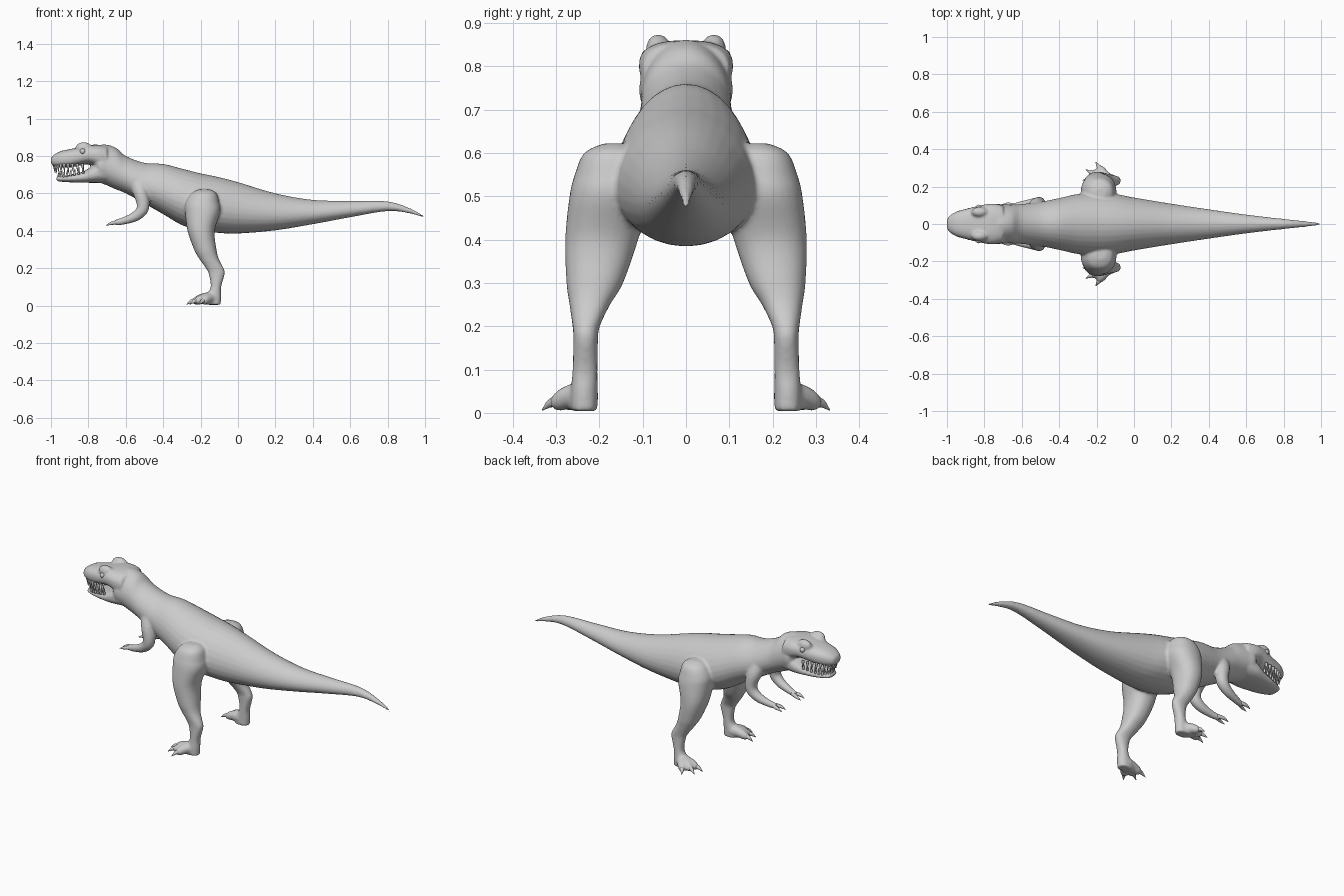
import bpy, bmesh, math
from mathutils import Vector, Matrix

if "Cube" in bpy.data.objects:
    bpy.data.objects.remove(bpy.data.objects["Cube"])

N = 28


def spline(rows, steps=5):
    """Catmull-Rom interpolation through rows of numbers."""
    out = []
    for i in range(len(rows) - 1):
        p = [rows[max(i - 1, 0)], rows[i], rows[i + 1], rows[min(i + 2, len(rows) - 1)]]
        for k in range(steps):
            t = k / steps
            out.append([0.5 * (2 * b + (c - a) * t + (2 * a - 5 * b + 4 * c - d) * t * t
                               + (3 * b - a - 3 * c + d) * t ** 3) for a, b, c, d in zip(*p)])
    return out + [list(rows[-1])]


def skin_rings(bm, rings):
    """Bridge point rings into a closed surface."""
    vs = [[bm.verts.new(p) for p in r] for r in rings]
    n = len(vs[0])
    for a, b in zip(vs, vs[1:]):
        for i in range(n):
            bm.faces.new((a[i], a[(i + 1) % n], b[(i + 1) % n], b[i]))
    bm.faces.new(vs[0][::-1])
    bm.faces.new(vs[-1])


def circle(power=1.0, n=N):
    pts = []
    for i in range(n):
        a = 2 * math.pi * i / n
        c, s = math.cos(a), math.sin(a)
        pts.append((math.copysign(abs(c) ** power, c), math.copysign(abs(s) ** power, s)))
    return pts


def trunk(bm, rows, power=1.0, egg=0.0):
    """Rows of x, z low, z high, half width."""
    skin_rings(bm, [[(x, w * c * (1 - egg * s), (lo + hi) / 2 + (hi - lo) / 2 * s)
                     for c, s in circle(power)] for x, lo, hi, w in spline(rows)])


def column(bm, rows, side):
    """Rows of z, x low, x high, y low, y high."""
    skin_rings(bm, [[((a + b) / 2 + (b - a) / 2 * c, side * ((d + e) / 2 + (e - d) / 2 * s), z)
                     for c, s in circle(0.9)] for z, a, b, d, e in spline(rows)])


def tube(bm, rows, side=1, n=16, steps=4):
    """Rows of x, y, z, radius."""
    rows = spline(rows, steps)
    pts = [Vector((r[0], r[1] * side, r[2])) for r in rows]
    rings = []
    for i, p in enumerate(pts):
        t = pts[min(i + 1, len(pts) - 1)] - pts[max(i - 1, 0)]
        u = t.cross(Vector((0, 1, 0.1))).normalized()
        v = t.cross(u).normalized()
        r = max(rows[i][3], 0.0008)
        rings.append([p + u * r * c + v * r * s for c, s in circle(1, n)])
    skin_rings(bm, rings)


def finish(name, bm):
    bmesh.ops.recalc_face_normals(bm, faces=bm.faces)
    me = bpy.data.meshes.new(name)
    bm.to_mesh(me)
    bm.free()
    for f in me.polygons:
        f.use_smooth = True
    ob = bpy.data.objects.new(name, me)
    bpy.context.collection.objects.link(ob)
    return ob


body = bmesh.new()
claws = bmesh.new()

# torso, neck and tail
trunk(body, [
    (-.765, .71, .82, .085), (-.74, .662, .856, .107), (-.70, .642, .86, .104),
    (-.65, .62, .842, .103), (-.60, .60, .80, .106), (-.5, .545, .763, .118),
    (-.4, .488, .757, .138), (-.3, .43, .732, .16), (-.2, .40, .707, .168),
    (-.1, .388, .686, .16), (0, .385, .66, .141), (.2, .402, .60, .108),
    (.4, .435, .565, .078), (.6, .472, .56, .05), (.8, .505, .557, .027),
    (.92, .492, .52, .015), (1.004, .466, .474, .005)], egg=0.12)

# upper head
trunk(body, [
    (-1.0, .765, .785, .015), (-.99, .748, .802, .04), (-.95, .738, .825, .066),
    (-.90, .738, .836, .08), (-.85, .748, .846, .093), (-.80, .755, .858, .104),
    (-.75, .74, .86, .109), (-.70, .72, .855, .10)], power=0.8)

# lower jaw
trunk(body, [
    (-.972, .672, .686, .02), (-.96, .664, .691, .043), (-.90, .659, .70, .068),
    (-.83, .657, .716, .085), (-.77, .656, .752, .1), (-.70, .655, .79, .098)], power=0.8)

for side in (1, -1):
    # brow ridge
    bmesh.ops.create_icosphere(
        body, subdivisions=3, radius=1,
        matrix=Matrix.Translation((-.825, side * .064, .842)) @ Matrix.Diagonal((.045, .028, .032, 1)))
    # leg
    column(body, [
        (.622, -.21, -.15, .14, .19), (.60, -.25, -.115, .10, .235), (.55, -.28, -.10, .08, .257),
        (.5, -.283, -.095, .08, .269), (.4, -.27, -.125, .11, .279), (.3, -.235, -.115, .145, .276),
        (.25, -.207, -.103, .175, .269), (.2, -.172, -.077, .199, .262), (.17, -.157, -.071, .203, .26),
        (.1, -.146, -.09, .204, .262), (.05, -.17, -.09, .204, .266), (.004, -.18, -.092, .204, .266)], side)
    # toes with claws
    for tx, ty in ((-.275, .235), (-.258, .29), (-.205, .332)):
        sx, sy = -.145, .237
        at = lambda f, z, r: (sx + (tx - sx) * f, sy + (ty - sy) * f, z, r)
        tube(body, [at(0, .04, .036), at(.35, .036, .028), at(.6, .026, .022), at(.75, .022, .013)], side)
        tube(claws, [at(.6, .027, .015), at(.8, .022, .010), at(1, .006, .001)], side, 10)
    # arm
    tube(body, [
        (-.53, .07, .645, .05), (-.52, .10, .60, .04), (-.508, .11, .55, .035),
        (-.513, .112, .51, .032), (-.55, .108, .476, .027), (-.61, .10, .453, .02),
        (-.66, .09, .442, .016)], side)
    # fingers
    for dy in (-.016, .016):
        tube(claws, [(-.64, .092 + dy * .3, .446, .011), (-.675, .09 + dy, .44, .009),
                     (-.706, .088 + dy, .428, .001)], side, 10)

# blend the skin into one smooth surface
skin = finish("body", body)
rm = skin.modifiers.new("blend", 'REMESH')
rm.mode = 'VOXEL'
rm.voxel_size = 0.007
rm.use_smooth_shade = True
sm = skin.modifiers.new("relax", 'SMOOTH')
sm.factor = 0.5
sm.iterations = 5

finish("claws", claws)

# teeth
teeth = bmesh.new()
for i in range(19):
    a = math.radians(-80 + 160 * i / 18)
    c, s = math.cos(a), math.sin(a)
    long = .03 + .008 * (i % 2)
    x, y = -.80 - .182 * c, .088 * s
    tube(teeth, [(x, y, .76, .008), (x, y, .745, .007), (x + .004, y, .745 - long, .0005)], 1, 8, 2)
    x, y, z = -.80 - .16 * c, .078 * s, .684 + .032 * (1 - c)
    tube(teeth, [(x, y, z - .005, .007), (x, y, z + .008, .006), (x + .003, y, z + .034, .0005)], 1, 8, 2)
finish("teeth", teeth)

# eyes
eyes = bmesh.new()
for side in (1, -1):
    bmesh.ops.create_uvsphere(eyes, u_segments=20, v_segments=12, radius=.015,
                              matrix=Matrix.Translation((-.83, side * .088, .824)))
finish("eyes", eyes)
